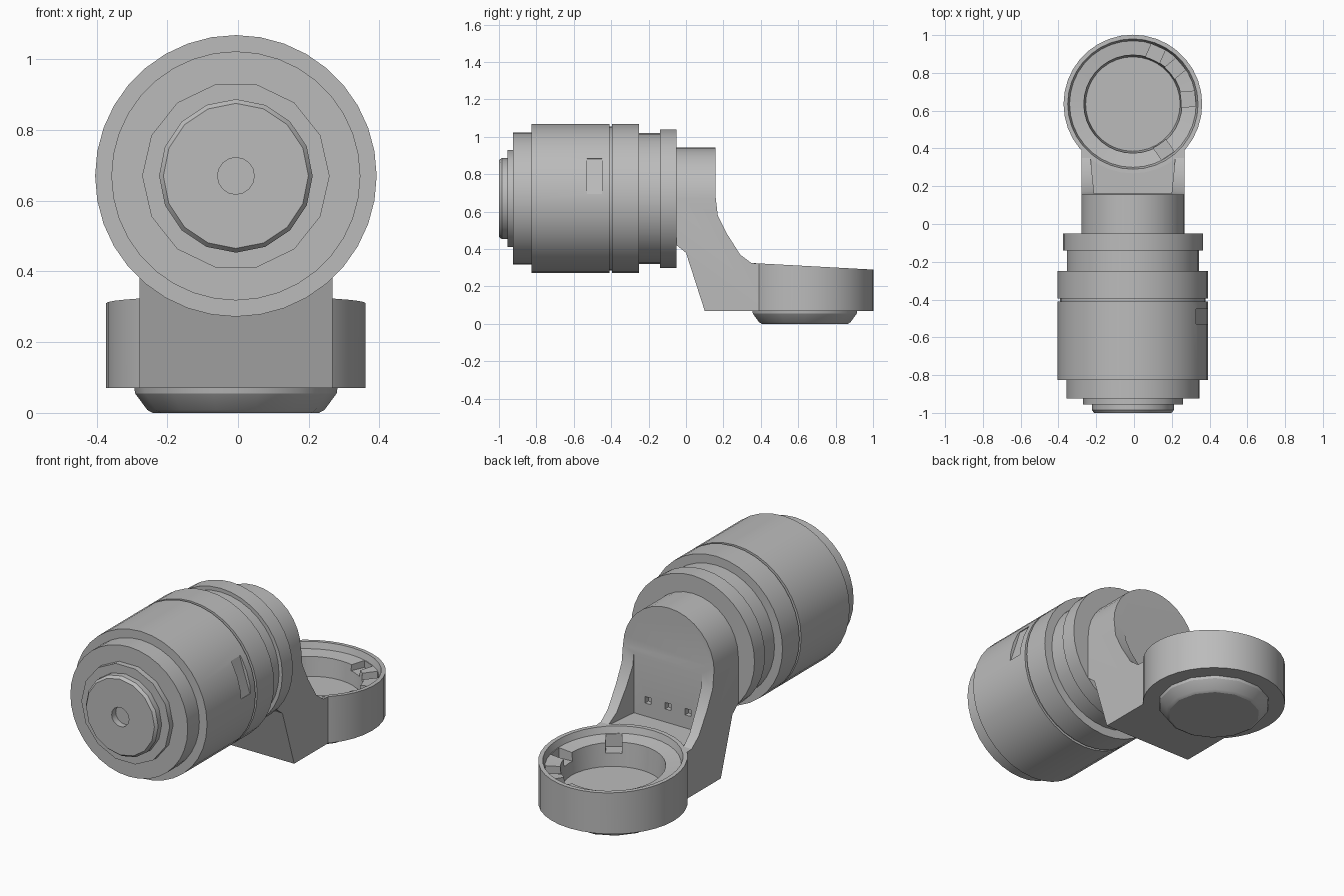
import bpy, bmesh, math
from mathutils import Matrix, Vector

if "Cube" in bpy.data.objects:
    bpy.data.objects.remove(bpy.data.objects["Cube"])

grey = bpy.data.materials.new("machined grey")
grey.use_nodes = True
grey.diffuse_color = (0.5, 0.5, 0.5, 1)
grey.node_tree.nodes["Principled BSDF"].inputs["Base Color"].default_value = (0.5, 0.5, 0.5, 1)

CX, AXIS_Z, RING_Y = -0.006, 0.67, 0.635


def make(name, bm):
    bmesh.ops.recalc_face_normals(bm, faces=bm.faces)
    me = bpy.data.meshes.new(name)
    bm.to_mesh(me)
    bm.free()
    me.materials.append(grey)
    ob = bpy.data.objects.new(name, me)
    bpy.context.collection.objects.link(ob)
    return ob


def lathe(name, profile, sides, matrix):
    """Closed solid turned about local z from (radius, height) points."""
    bm = bmesh.new()
    rings = []
    for r, h in profile:
        if r == 0:
            rings.append([bm.verts.new((0, 0, h))] * sides)
        else:
            rings.append([bm.verts.new((r * math.cos(math.tau * i / sides),
                                        r * math.sin(math.tau * i / sides), h))
                          for i in range(sides)])
    for a, b in zip(rings, rings[1:]):
        for i in range(sides):
            j = (i + 1) % sides
            corners = list(dict.fromkeys((a[i], a[j], b[j], b[i])))
            bm.faces.new(corners)
    bm.transform(matrix)
    return make(name, bm)


def prism(name, points, to_3d, direction):
    bm = bmesh.new()
    face = bm.faces.new([bm.verts.new(to_3d(a, b)) for a, b in points])
    out = bmesh.ops.extrude_face_region(bm, geom=[face])
    moved = [v for v in out["geom"] if isinstance(v, bmesh.types.BMVert)]
    bmesh.ops.translate(bm, verts=moved, vec=direction)
    return make(name, bm)


def box(name, centre, size, turn=Matrix()):
    bm = bmesh.new()
    bmesh.ops.create_cube(bm, size=1)
    bm.transform(Matrix.Translation(centre) @ turn @ Matrix.Diagonal((*size, 1)))
    return make(name, bm)


def combine(ob, tool, operation="DIFFERENCE"):
    """Apply a boolean and throw the tool away."""
    mod = ob.modifiers.new("cut", "BOOLEAN")
    mod.object, mod.operation, mod.solver = tool, operation, "EXACT"
    evaluated = ob.evaluated_get(bpy.context.evaluated_depsgraph_get())
    me = bpy.data.meshes.new_from_object(evaluated)
    ob.modifiers.clear()
    ob.data = me
    bpy.data.objects.remove(tool)


# Motor parts turn about the y axis, with local z running backwards
along_y = Matrix.Translation((CX, 0, AXIS_Z)) @ Matrix.Rotation(-math.pi / 2, 4, "X")

# Motor housing with its steps and the seam groove
housing = lathe("motor_housing", [
    (0, -0.925), (0.352, -0.925), (0.352, -0.825), (0.398, -0.825),
    (0.398, -0.41), (0.385, -0.41), (0.385, -0.395), (0.398, -0.395),
    (0.398, -0.25), (0.35, -0.25), (0.35, -0.14), (0.37, -0.14),
    (0.37, -0.05), (0, -0.05)], 36, along_y)

# Shallow windows on the top and the +x side
for angle, y, length in ((100, -0.575, 0.11), (18, -0.49, 0.08)):
    a = math.radians(angle)
    centre = Vector((CX + 0.42 * math.cos(a), y, AXIS_Z + 0.42 * math.sin(a)))
    combine(housing, box("window_cutter", centre, (0.08, length, 0.2),
                         Matrix.Rotation(-a, 4, "Y")))

# Front cap: two stepped discs with a shaft hole
lathe("front_collar", [(0, -0.955), (0.265, -0.955), (0.265, -0.9), (0, -0.9)], 14, along_y)
lathe("front_cap", [(0, -0.965), (0.052, -0.965), (0.052, -1), (0.205, -1),
                    (0.217, -0.985), (0.217, -0.94), (0, -0.94)], 16, along_y)

# Bracket: side profile trimmed by a round-topped front outline
side = [(-0.05, 0.96), (0.157, 0.96), (0.157, 0.69), (0.17, 0.58), (0.22, 0.48),
        (0.29, 0.37), (0.35, 0.325), (0.43, 0.32), (0.43, 0.07), (0.10, 0.07),
        (0.0, 0.38), (-0.05, 0.42)]
bracket = prism("bracket", side, lambda y, z: (-0.4, y, z), (0.8, 0, 0))
half = 0.273
arch = [(CX - half, 0), (CX + half, 0)]
arch += [(CX + half * math.cos(math.pi * i / 16), AXIS_Z + half * math.sin(math.pi * i / 16))
         for i in range(17)]
combine(bracket, prism("arch_cutter", arch, lambda x, z: (x, -0.3, z), (0, 1, 0)), "INTERSECT")

# Space between the gussets, and clearance for the ring
recess = [(-0.205, 0.162), (0.205, 0.162), (0.25, 0.6), (-0.25, 0.6)]
combine(bracket, prism("recess_cutter", recess, lambda x, y: (CX + x, y, 0.322), (0, 0, 0.35)))
ring_place = Matrix.Translation((CX, RING_Y, 0))
combine(bracket, lathe("clearance_cutter", [(0, 0.1), (0.35, 0.1), (0.35, 1), (0, 1)],
                       36, ring_place))

# Small screw holes low in the upright
for x in (-0.12, 0.0, 0.12):
    combine(bracket, box("hole_cutter", (CX + x, 0.16, 0.41), (0.035, 0.05, 0.035)))

# Mounting ring: thin lip, ledge and open bore, top sloping down to the back
ring = lathe("mounting_ring", [
    (0, 0.07), (0.367, 0.07), (0.367, 0.31), (0.345, 0.31), (0.335, 0.275),
    (0.26, 0.265), (0.25, 0.15), (0, 0.15)], 36, ring_place)
for v in ring.data.vertices:
    if v.co.z > 0.2:
        v.co.z -= 0.054 * (v.co.y - RING_Y)

# Notches through the ledge into the bore
for angle in (5, 40, 66, 103, 140, 175, 228, 304):
    turn = Matrix.Rotation(math.radians(angle), 4, "Z")
    centre = Vector((CX, RING_Y, 0.265)) + turn @ Vector((0.28, 0, 0))
    combine(ring, box("notch_cutter", centre, (0.1, 0.08, 0.09), turn))

# Tapered plug under the ring
lathe("bottom_plug", [(0, 0), (0.235, 0), (0.25, 0.008), (0.285, 0.055),
                      (0.29, 0.09), (0, 0.09)], 14, ring_place)

# Smooth the round sides, keeping edges sharp
bpy.ops.object.select_all(action="DESELECT")
for ob in bpy.context.collection.objects:
    if ob.type == "MESH" and ob.data.materials and ob.data.materials[0] == grey:
        ob.select_set(True)
        bpy.context.view_layer.objects.active = ob
bpy.ops.object.shade_smooth_by_angle(angle=math.radians(28))
